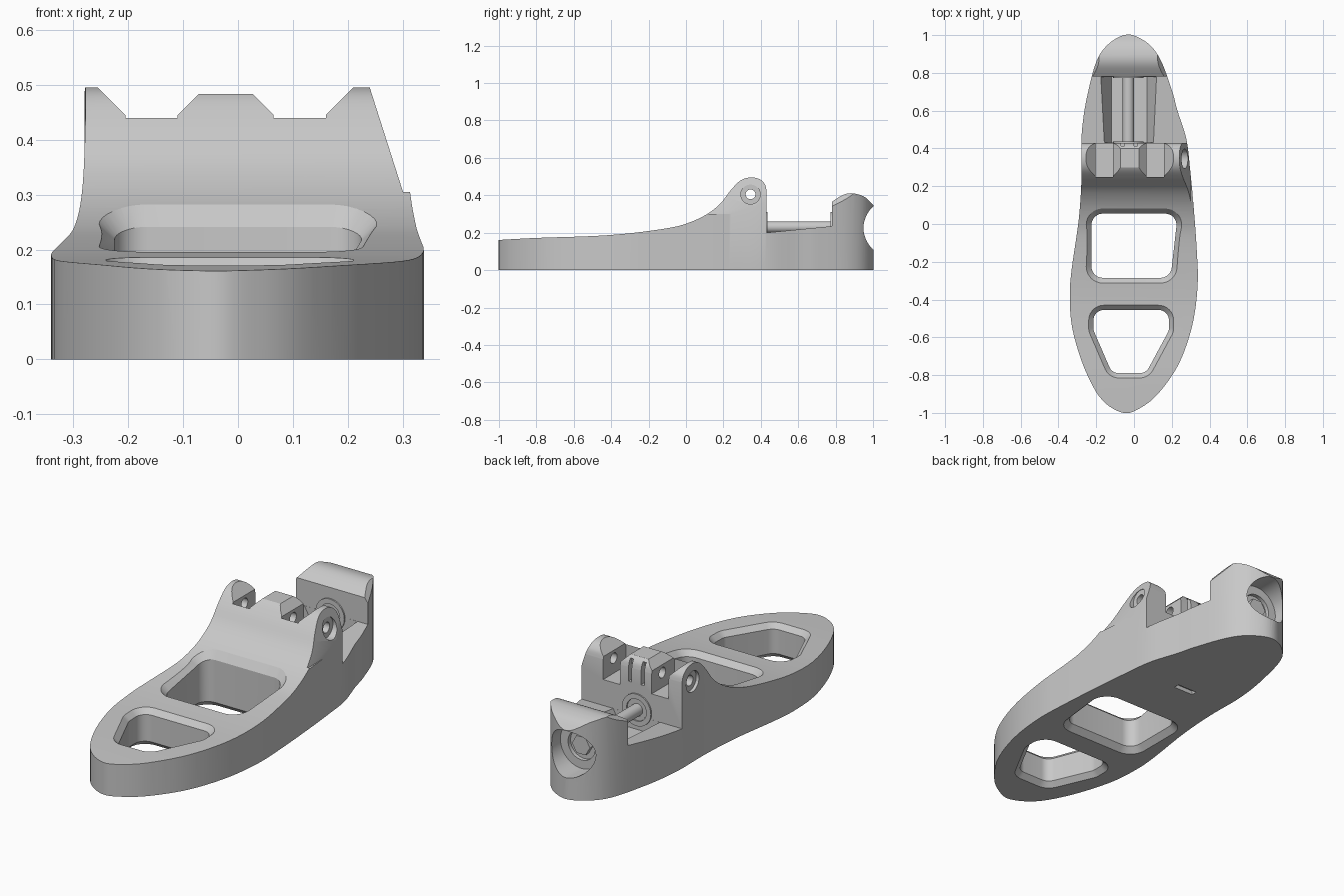
import bpy, bmesh, math
from mathutils import Vector

cube = bpy.data.objects.get("Cube")
if cube:
    bpy.data.objects.remove(cube, do_unlink=True)

grey = bpy.data.materials.new("plain_grey")
grey.use_nodes = True
COLOUR = (0.58, 0.58, 0.58, 1)
grey.diffuse_color = COLOUR
grey.node_tree.nodes["Principled BSDF"].inputs["Base Color"].default_value = COLOUR


def loft(name, rings):
    """Closed solid through matching rings of points."""
    bm = bmesh.new()
    vs = [[bm.verts.new(p) for p in ring] for ring in rings]
    n = len(vs[0])
    for a, b in zip(vs, vs[1:]):
        for i in range(n):
            j = (i + 1) % n
            bm.faces.new((a[i], a[j], b[j], b[i]))
    bm.faces.new(vs[0][::-1])
    bm.faces.new(vs[-1])
    bmesh.ops.recalc_face_normals(bm, faces=bm.faces)
    mesh = bpy.data.meshes.new(name)
    bm.to_mesh(mesh)
    bm.free()
    mesh.materials.append(grey)
    ob = bpy.data.objects.new(name, mesh)
    bpy.context.collection.objects.link(ob)
    return ob


def place(axis, p, t):
    return {"x": (t, p[0], p[1]), "y": (p[0], t, p[1]), "z": (p[0], p[1], t)}[axis]


def prism(name, pts, axis, a, b):
    return loft(name, [[place(axis, p, t) for p in pts] for t in (a, b)])


def circle(u, v, r, n=48):
    return [(u + r * math.cos(math.tau * i / n), v + r * math.sin(math.tau * i / n)) for i in range(n)]


def rect(u0, u1, v0, v1):
    return [(u0, v0), (u1, v0), (u1, v1), (u0, v1)]


def spline(pts, closed, steps=6):
    """Catmull-Rom samples through the points."""
    n, out = len(pts), []
    get = lambda i: Vector(pts[i % n] if closed else pts[max(0, min(n - 1, i))])
    for i in range(n if closed else n - 1):
        p, q, r, s = (get(i + k) for k in (-1, 0, 1, 2))
        for k in range(steps):
            t = k / steps
            out.append(0.5 * (2 * q + (r - p) * t + (2 * p - 5 * q + 4 * r - s) * t * t
                              + (3 * q - p - 3 * r + s) * t ** 3))
    return out if closed else out + [Vector(pts[-1])]


def combine(ob, other, operation="DIFFERENCE"):
    mod = ob.modifiers.new("cut", "BOOLEAN")
    mod.operation, mod.object, mod.solver = operation, other, "EXACT"
    bpy.context.view_layer.update()
    bpy.context.view_layer.objects.active = ob
    bpy.ops.object.modifier_apply(modifier=mod.name)
    bpy.data.objects.remove(other, do_unlink=True)


def smooth(ob):
    bpy.ops.object.select_all(action="DESELECT")
    ob.select_set(True)
    bpy.context.view_layer.objects.active = ob
    bpy.ops.object.shade_smooth_by_angle(angle=math.radians(25))


# Body: plan outline crossed with the side profile
outline = spline([(-.055, 1), (-.18, .9), (-.245, .69), (-.277, .475), (-.278, .24), (-.293, .02),
                  (-.33, -.24), (-.34, -.385), (-.325, -.56), (-.26, -.77), (-.17, -.93), (-.055, -1),
                  (.04, -.97), (.135, -.89), (.24, -.735), (.31, -.53), (.337, -.32), (.332, -.135),
                  (.315, .1), (.297, .29), (.277, .45), (.23, .6), (.2, .71), (.135, .88), (.055, .97)], True)
deck = spline([(-1.02, .16), (-.8, .172), (-.5, .182), (-.3, .197), (-.1, .224), (0, .248), (.1, .292),
               (.18, .352), (.24, .428), (.29, .478), (.34, .495), (.39, .488), (.42, .462), (.43, .43)], False)
knob_top = spline([(.78, .365), (.835, .4), (.88, .411), (.93, .402), (.97, .38), (1.02, .325)], False)
side = deck + [Vector((.43, .2)), Vector((.78, .235))] + knob_top + [Vector((1.02, 0)), Vector((-1.02, 0))]
body = prism("body", side, "x", -.5, .5)
combine(body, prism("outline", outline, "z", -.1, .7), "INTERSECT")


def deck_height(y):
    for a, b in zip(deck, deck[1:]):
        if a.x <= y <= b.x:
            return a.y + (b.y - a.y) * (y - a.x) / (b.x - a.x)
    return deck[0].y


def window(centres, r, chamfer):
    """Rounded opening with chamfers above and below; centres run anticlockwise."""
    def ring(grow, height):
        pts, n = [], len(centres)
        for i, c in enumerate(centres):
            c, prev, nxt = Vector(c), Vector(centres[i - 1]), Vector(centres[(i + 1) % n])
            d0, d1 = c - prev, nxt - c
            a0 = math.atan2(-d0.x, d0.y)
            turn = (math.atan2(-d1.x, d1.y) - a0) % math.tau
            for k in range(9):
                a = a0 + turn * k / 8
                p = c + (r + grow) * Vector((math.cos(a), math.sin(a)))
                pts.append((p.x, p.y, height(p.y)))
        return pts
    c = chamfer
    return loft("window", [ring(2 * c, lambda y: -c), ring(0, lambda y: c),
                           ring(0, lambda y: deck_height(y) - c),
                           ring(2 * c, lambda y: deck_height(y) + c), ring(2 * c, lambda y: .6)])


combine(body, window([(-.165, -.225), (.14, -.225), (.165, -.005), (-.165, -.005)], .06, .028))
combine(body, window([(-.08, -.735), (.03, -.735), (.13, -.55), (.13, -.51),
                      (-.16, -.51), (-.16, -.55)], .055, .025))

# Hinge lugs: two flared notches, lower middle lug, pin hole and drafted side
for x in (-.1575, .1125):
    notch = [(x + s * w, z) for s, w, z in ((-1, .0475, .33), (1, .0475, .33), (1, .0475, .445),
                                           (1, .1475, .545), (-1, .1475, .545), (-1, .0475, .445))]
    combine(body, prism("notch", notch, "y", .25, .5))
combine(body, prism("lug_trim", rect(-.105, .06, .483, .6), "y", .2, .5))
combine(body, prism("draft", [(.302, .3), (.235, .51), (.5, .51), (.5, .3)], "y", .12, .5))
combine(body, prism("pin_hole", circle(.345, .405, .026), "x", -.5, .5))
combine(body, prism("pin_recess_right", circle(.345, .405, .052), "x", -.5, -.262))
combine(body, prism("pin_recess_left", circle(.345, .405, .052), "x", .25, .5))
for x in (-.06, .01):
    combine(body, prism("slit", rect(x - .009, x + .009, .36, .47), "y", .4, .5))

# Channel under the rod
channel = [(-.12, .13), (.07, .13), (.15, .3), (-.21, .3)]
combine(body, prism("channel", channel, "y", .4305, .7795))

# Rear knob: chamfered sides and round recess at the back
for x, s in ((.13, 1), (-.19, -1)):
    corner = [(x - s * .02, .43), (x + s * .07, .31), (x + s * .3, .31), (x + s * .3, .43)]
    combine(body, prism("knob_chamfer", corner, "y", .7, 1.1))
combine(body, prism("recess", circle(-.035, .225, .118), "y", .88, 1.1))
combine(body, prism("inner_recess", circle(-.035, .225, .075), "y", .86, 1.1))

# Shallow slot underneath
combine(body, prism("slot", rect(-.08, .03, -.1, .02), "y", .34, .37))
smooth(body)

# Rod with end collars and bolt head
smooth(prism("rod", circle(-.03, .23, .03), "y", .4, .87))
smooth(prism("bolt_head", circle(-.035, .225, .05, 6), "y", .85, .885))
for name, y in (("front_collar", .425), ("rear_collar", .773)):
    collar = prism(name, circle(-.03, .23, .08), "y", y, y + .012)
    combine(collar, prism("bore", circle(-.03, .23, .055), "y", y - .1, y + .1))
    smooth(collar)
